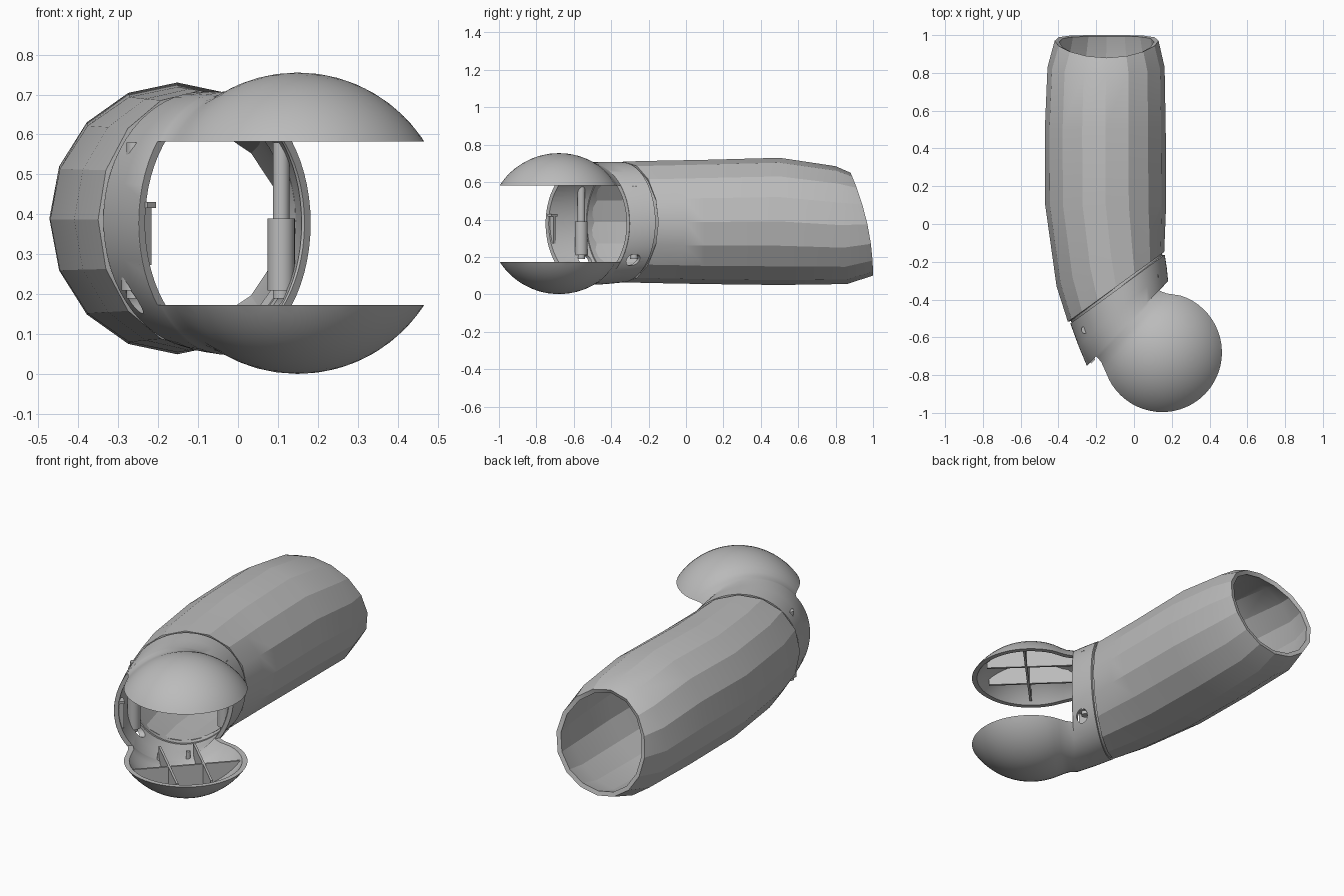
import bpy, bmesh
from math import sin, cos, pi, sqrt, radians, atan2
from mathutils import Vector, Matrix

if "Cube" in bpy.data.objects:
    bpy.data.objects.remove(bpy.data.objects["Cube"])

grey = bpy.data.materials.new("plain_grey")
grey.use_nodes = True
grey.diffuse_color = (0.5, 0.5, 0.5, 1)
grey.node_tree.nodes["Principled BSDF"].inputs["Base Color"].default_value = (0.5, 0.5, 0.5, 1)

MID = 0.378                                # height of the centre line
MOUTH = Vector((-0.035, -0.525, MID))      # centre of the collar mouth
OUT = Vector((0.72, -0.69, 0)).normalized()
SIDE = Vector((-OUT.y, OUT.x, 0))
UP = Vector((0, 0, 1))
BALL, DEPTH = 0.377, 0.24                  # jaw radius, its centre past the mouth
LOW, HIGH = 0.175, 0.585                   # jaw gap
JAW = MOUTH + OUT * DEPTH + SIDE * 0.016


def finish(name, bm):
    mesh = bpy.data.meshes.new(name)
    bm.to_mesh(mesh)
    bm.free()
    mesh.materials.append(grey)
    ob = bpy.data.objects.new(name, mesh)
    bpy.context.collection.objects.link(ob)
    return ob


def activate(ob):
    bpy.ops.object.select_all(action='DESELECT')
    ob.select_set(True)
    bpy.context.view_layer.objects.active = ob


def smooth(ob, angle=30):
    activate(ob)
    bpy.ops.object.shade_smooth_by_angle(angle=radians(angle))


def thicken(ob, depth):
    mod = ob.modifiers.new("wall", 'SOLIDIFY')
    mod.thickness, mod.offset = depth, -1
    mod.use_even_offset = True
    activate(ob)
    bpy.ops.object.modifier_apply(modifier=mod.name)


def combine(ob, tool, operation):
    tool.hide_render = True
    mod = ob.modifiers.new("cut", 'BOOLEAN')
    mod.operation, mod.object, mod.solver = operation, tool, 'EXACT'
    activate(ob)
    bpy.ops.object.modifier_apply(modifier=mod.name)
    bpy.data.objects.remove(tool)


def ring(centre, side, up, count, bend=0):
    pts = []
    for i in range(count):
        a = 2 * pi * i / count
        p = Vector(centre) + Vector(side) * cos(a) + Vector(up) * sin(a)
        p.y += bend * cos(a) ** 2
        pts.append(p)
    return pts


def loft(name, rings, cap=False):
    bm = bmesh.new()
    rows = [[bm.verts.new(p) for p in r] for r in rings]
    n = len(rows[0])
    for a, b in zip(rows, rows[1:]):
        for j in range(n):
            k = (j + 1) % n
            bm.faces.new((a[j], a[k], b[k], b[j]))
    if cap:
        bm.faces.new(rows[-1])
    return finish(name, bm)


def box(name, centre, along_out, along_side, height):
    """Box lined up with the mouth."""
    bm = bmesh.new()
    turn = Matrix.Rotation(atan2(OUT.y, OUT.x), 4, 'Z')
    size = Matrix.Diagonal((along_out, along_side, height, 1))
    bmesh.ops.create_cube(bm, size=1, matrix=Matrix.Translation(centre) @ turn @ size)
    return finish(name, bm)


def rod(name, start, end, radius, sides=24):
    start, end = Vector(start), Vector(end)
    axis = end - start
    bm = bmesh.new()
    place = Matrix.Translation((start + end) / 2) @ axis.to_track_quat('Z', 'Y').to_matrix().to_4x4()
    bmesh.ops.create_cone(bm, cap_ends=True, segments=sides, radius1=radius,
                          radius2=radius, depth=axis.length, matrix=place)
    return finish(name, bm)


# Long sleeve, from the slanted cuff back to the angled seam
sleeve = loft("sleeve", [
    ring((-0.145, 0.94, 0.375), (0.275, 0, 0), (0, -0.06, 0.275), 16, 0.03),
    ring((-0.148, 0.83, 0.37), (0.31, 0, 0), (0, -0.03, 0.315), 16),
    ring((-0.152, 0.5, 0.39), (0.32, 0, 0), (0, 0, 0.34), 16),
    ring((-0.15, 0.1, 0.387), (0.32, 0, 0), (0, 0, 0.332), 16),
    ring((-0.122, -0.165, 0.387), (0.288, 0.165, 0), (0, 0, 0.327), 16),
    ring((-0.095, -0.333, 0.387), (0.255, 0.185, 0), (0, 0, 0.323), 16),
])
thicken(sleeve, 0.024)
smooth(sleeve, 20)

# Collar running into a ball, opened into two jaws
rings = [ring((-0.087, -0.345, 0.385), (0.25, 0.182, 0), (0, 0, 0.322), 64),
         ring((-0.06, -0.44, 0.381), (0.234, 0.205, 0), (0, 0, 0.327), 64),
         ring(MOUTH, SIDE * 0.311, UP * 0.328, 64)]
for i in range(25):
    phi = radians(53 + 126 * i / 24)
    t = DEPTH - BALL * cos(phi)
    r = BALL * sin(phi)
    centre = MOUTH + OUT * t + SIDE * 0.016 * min(1, t / 0.1)
    keep = t < 0.1
    rings.append(ring(centre, SIDE * (max(r, 0.311) if keep else r),
                      UP * (max(r, 0.33) if keep else r), 64))
jaws = loft("collar_and_jaws", rings, cap=True)
thicken(jaws, 0.022)
combine(jaws, box("gap_cutter", MOUTH + OUT * 0.502, 1, 1.4, HIGH - LOW), 'DIFFERENCE')

# Oval hole low on each side of the collar
for name, start, end in (("hole_cutter_a", (0.06, -0.33, 0.19), (0.3, -0.16, 0.17)),
                         ("hole_cutter_b", (-0.18, -0.5, 0.19), (-0.42, -0.67, 0.17))):
    combine(jaws, rod(name, start, end, 0.033), 'DIFFERENCE')
smooth(jaws)

# Dark inner lip bridging the seam
lip = loft("seam_lip", [
    ring((-0.104, -0.318, 0.386), (0.244, 0.177, 0), (0, 0, 0.31), 48),
    ring((-0.08, -0.36, 0.385), (0.238, 0.178, 0), (0, 0, 0.31), 48)])
thicken(lip, 0.015)
smooth(lip)

# Crossed ribs inside both jaws
for jaw, z in (("lower", LOW - 0.1), ("upper", HIGH + 0.1)):
    spans = [("cross_rib", 0.02, 0, 0.012, 0.7)]
    spans += [("long_rib_" + s, 0, u, 0.46, 0.012) for s, u in (("right", 0.09), ("left", -0.09))]
    for label, t, u, length, width in spans:
        centre = JAW + OUT * t + SIDE * u
        centre.z = z
        rib = box(jaw + "_" + label, centre, length, width, 0.17)
        bm = bmesh.new()
        bmesh.ops.create_uvsphere(bm, u_segments=48, v_segments=32, radius=BALL - 0.012,
                                  matrix=Matrix.Translation(JAW))
        combine(rib, finish("rib_trimmer", bm), 'INTERSECT')

# Telescoping posts inside the collar
for side, x, y in (("right", 0.108, -0.278), ("left", -0.258, -0.56)):
    smooth(rod(side + "_post_rod", (x, y, 0.19), (x, y, 0.58), 0.021))
    smooth(rod(side + "_post_sleeve", (x, y, 0.21), (x, y, 0.39), 0.034))

# Small latch on the inner wall by the mouth
latch = MOUTH - SIDE * 0.272 - OUT * 0.012
box("latch_stem", latch - UP * 0.03, 0.014, 0.03, 0.15)
box("latch_head", latch + UP * 0.045, 0.045, 0.03, 0.015)

# Pegs at the root of the lower jaw
for side, u in (("right", 0.075), ("left", -0.075)):
    base = MOUTH + SIDE * u + OUT * 0.01
    base.z = 0.07
    smooth(rod(side + "_peg", base, base + UP * 0.05, 0.012, 16))
